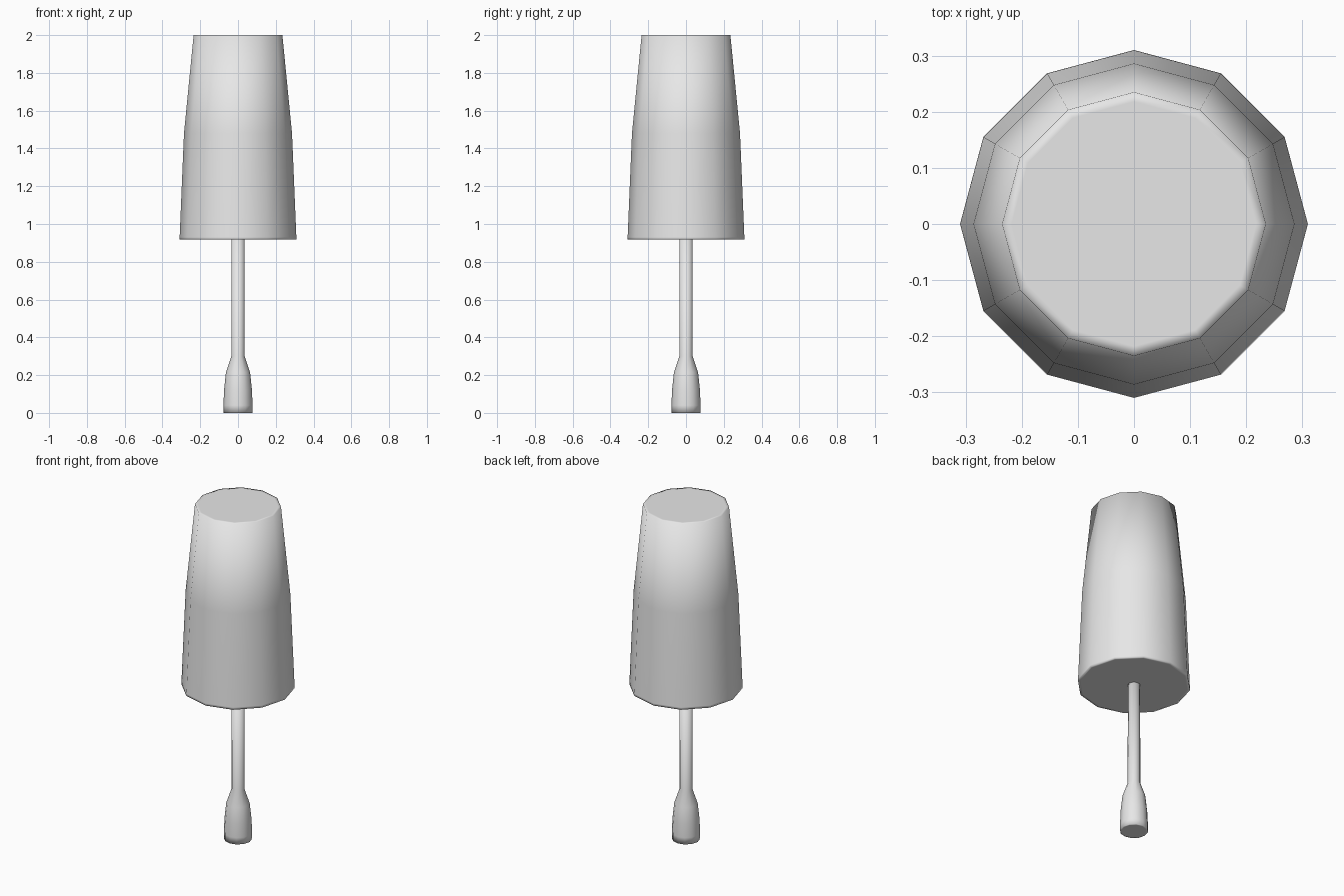
import bpy
import bmesh
from math import cos, sin, tau

cube = bpy.data.objects.get("Cube")
if cube:
    bpy.data.objects.remove(cube, do_unlink=True)

grey = bpy.data.materials.new("light_grey")
grey.use_nodes = True
colour = (0.8, 0.8, 0.8, 1)
grey.diffuse_color = colour
grey.node_tree.nodes["Principled BSDF"].inputs["Base Color"].default_value = colour


def lathe(name, profile, sides):
    """Closed smooth solid from (radius, height) rings, bottom to top."""
    bm = bmesh.new()
    rings = [[bm.verts.new((r * cos(tau * i / sides), r * sin(tau * i / sides), z))
              for i in range(sides)] for r, z in profile]
    for low, high in zip(rings, rings[1:]):
        for i in range(sides):
            j = (i + 1) % sides
            bm.faces.new((low[i], low[j], high[j], high[i]))
    bm.faces.new(rings[0][::-1])
    bm.faces.new(rings[-1])
    for face in bm.faces:
        face.smooth = True
    mesh = bpy.data.meshes.new(name)
    bm.to_mesh(mesh)
    bm.free()
    mesh.materials.append(grey)
    obj = bpy.data.objects.new(name, mesh)
    bpy.context.collection.objects.link(obj)
    return obj


# Tapered twelve-sided head, with narrow inset rings on both caps
lathe("mallet_head", [(0.295, 0.917), (0.31, 0.917), (0.309, 0.93),
                      (0.286, 1.48), (0.235, 2.0), (0.218, 2.0)], 12)

# Slim handle with a swollen grip at its end
lathe("handle", [(0.068, 0.0), (0.077, 0.0), (0.077, 0.04), (0.074, 0.12),
                 (0.064, 0.215), (0.035, 0.3), (0.034, 0.93)], 12)
